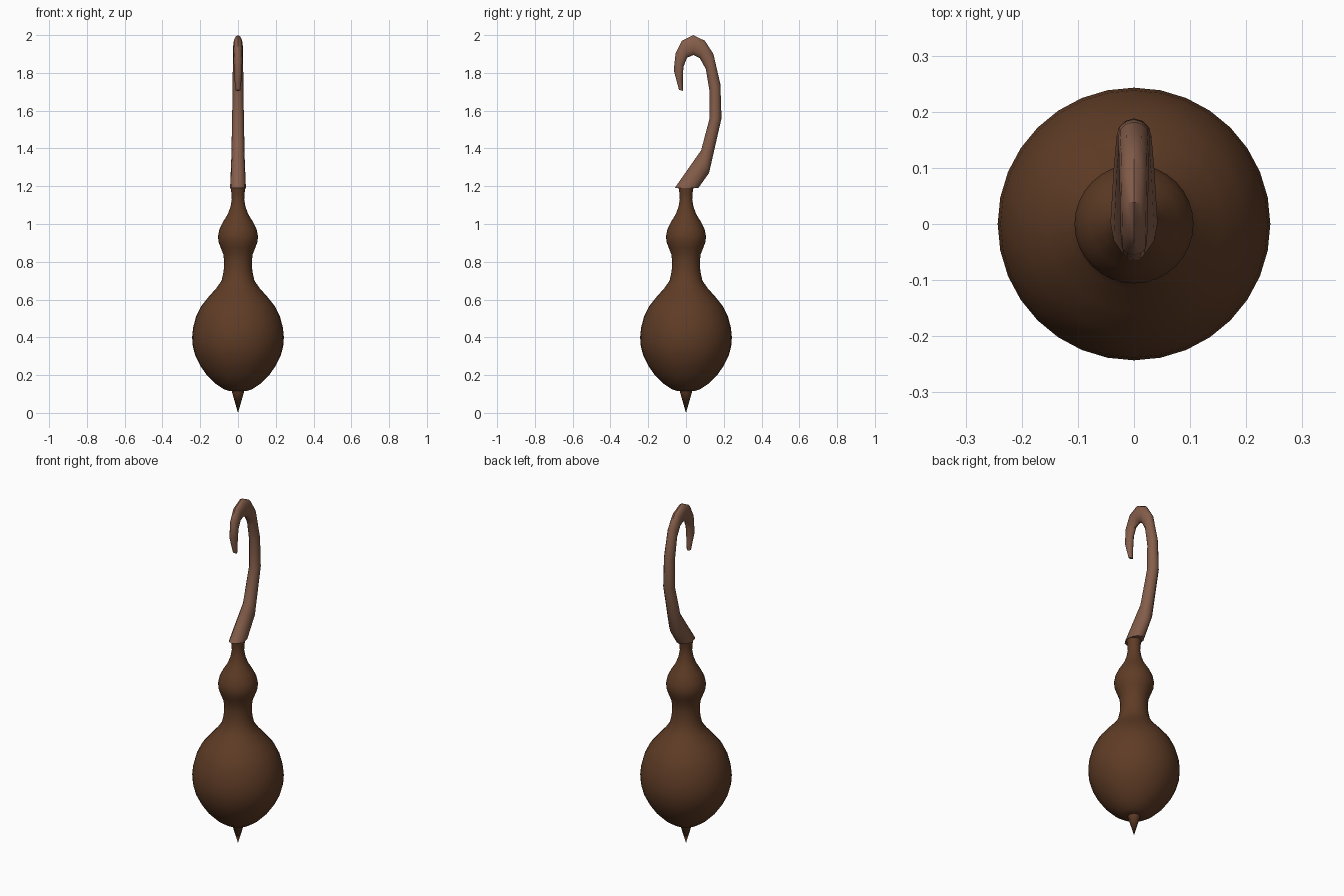
import bpy, bmesh, math
from mathutils import Vector

if "Cube" in bpy.data.objects:
    bpy.data.objects.remove(bpy.data.objects["Cube"])


def material(name, rgb):
    m = bpy.data.materials.new(name)
    m.diffuse_color = (*rgb, 1)
    m.use_nodes = True
    m.node_tree.nodes["Principled BSDF"].inputs["Base Color"].default_value = m.diffuse_color
    return m


def skin(name, rings, mat, angle):
    """Join a list of vertex rings into a closed, capped surface."""
    bm = bmesh.new()
    loops = [[bm.verts.new(p) for p in ring] for ring in rings]
    n = len(loops[0])
    for a, b in zip(loops, loops[1:]):
        for i in range(n):
            j = (i + 1) % n
            bm.faces.new((a[i], a[j], b[j], b[i]))
    bm.faces.new(loops[0][::-1])
    bm.faces.new(loops[-1])
    bmesh.ops.remove_doubles(bm, verts=bm.verts, dist=0.0003)
    bmesh.ops.recalc_face_normals(bm, faces=bm.faces)
    me = bpy.data.meshes.new(name)
    bm.to_mesh(me)
    bm.free()
    me.materials.append(mat)
    ob = bpy.data.objects.new(name, me)
    bpy.context.collection.objects.link(ob)
    bpy.ops.object.select_all(action='DESELECT')
    ob.select_set(True)
    bpy.context.view_layer.objects.active = ob
    bpy.ops.object.shade_smooth_by_angle(angle=math.radians(angle))
    return ob


def lathe(name, profile, sides, mat, angle=40):
    turn = [math.tau * i / sides for i in range(sides)]
    skin(name, [[(r * math.cos(t), r * math.sin(t), z) for t in turn]
                for r, z in profile], mat, angle)


dark_wood = material("dark_brown", (0.114, 0.045, 0.019))
light_wood = material("light_brown", (0.235, 0.112, 0.070))

# Turned body: bulb, waist, bead and neck
lathe("turned_body", [
    (0.045, 0.115), (0.075, 0.125), (0.12, 0.155), (0.165, 0.20),
    (0.20, 0.25), (0.225, 0.30), (0.239, 0.35), (0.243, 0.40),
    (0.238, 0.45), (0.222, 0.51), (0.195, 0.565), (0.155, 0.615),
    (0.115, 0.66), (0.087, 0.70), (0.076, 0.75), (0.073, 0.80),
    (0.078, 0.84), (0.092, 0.875), (0.103, 0.905), (0.106, 0.935),
    (0.099, 0.97), (0.080, 1.01), (0.055, 1.05), (0.040, 1.09),
    (0.033, 1.13), (0.034, 1.16), (0.040, 1.195)], 32, dark_wood)

# Pointed tip under the bulb
lathe("bottom_spike", [(0.0001, 0.0), (0.034, 0.118)], 16, dark_wood)

# Hook sections: inner (y, z), outer (y, z), half width in x
sections = [
    (-0.060, 1.190, 0.065, 1.190, 0.042),
    (0.080, 1.390, 0.122, 1.270, 0.036),
    (0.125, 1.560, 0.188, 1.560, 0.031),
    (0.125, 1.700, 0.182, 1.740, 0.029),
    (0.105, 1.820, 0.145, 1.900, 0.027),
    (0.073, 1.878, 0.100, 1.970, 0.026),
    (0.040, 1.895, 0.038, 2.000, 0.025),
    (0.005, 1.880, -0.022, 1.970, 0.024),
    (-0.014, 1.830, -0.055, 1.905, 0.023),
    (-0.017, 1.755, -0.065, 1.815, 0.021),
    (-0.017, 1.705, -0.037, 1.710, 0.012)]
rings = []
for y0, z0, y1, z1, w in sections:
    inner, outer = Vector((0, y0, z0)), Vector((0, y1, z1))
    mid, half = (inner + outer) / 2, (outer - inner) / 2
    rings.append([mid + half * math.cos(t) + Vector((w * math.sin(t), 0, 0))
                  for t in (math.tau * i / 12 for i in range(12))])
skin("top_hook", rings, light_wood, 40)
